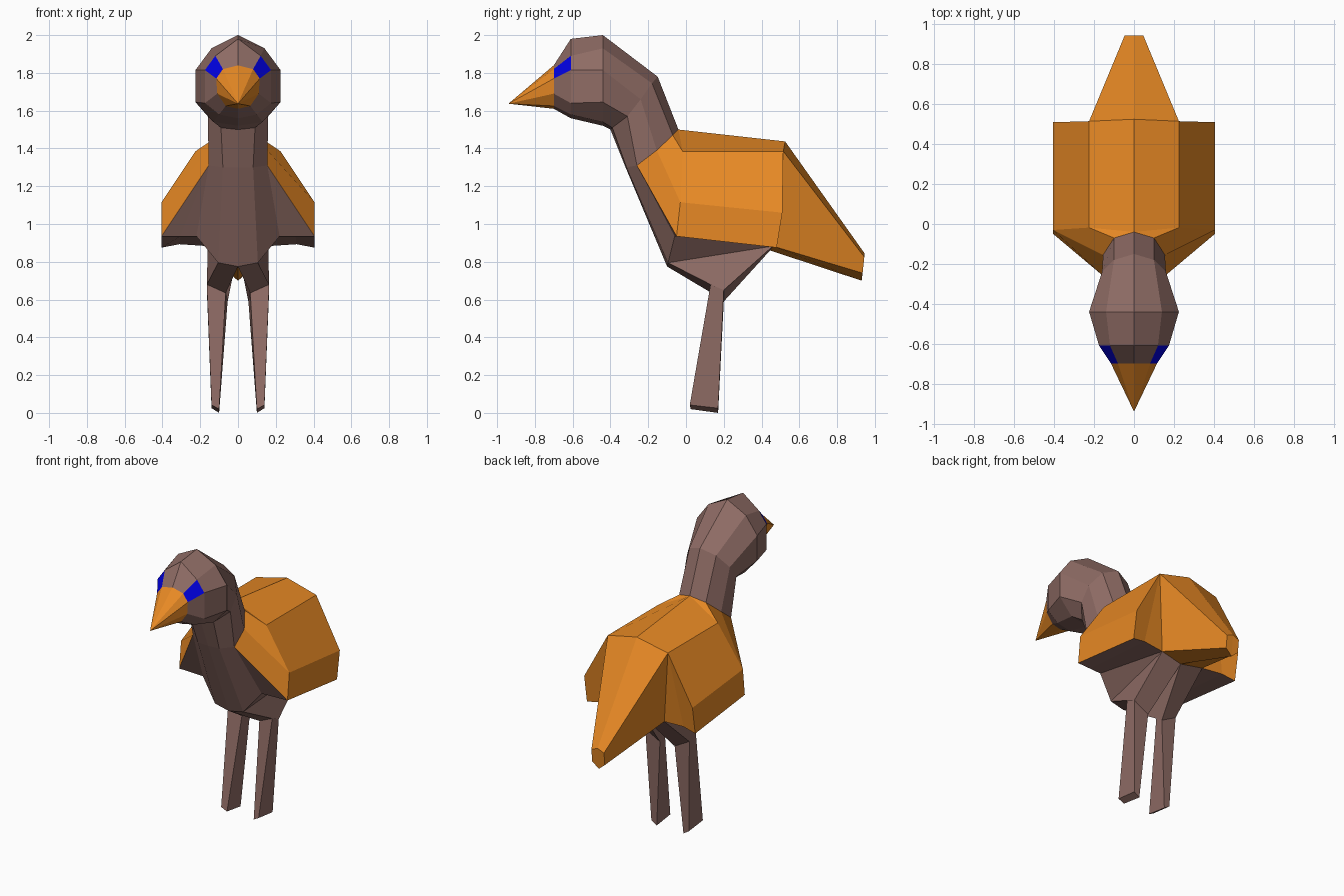
import bpy
import bmesh
from mathutils import Vector

if "Cube" in bpy.data.objects:
    bpy.data.objects.remove(bpy.data.objects["Cube"], do_unlink=True)


def material(name, rgb):
    m = bpy.data.materials.new(name)
    m.use_nodes = True
    m.diffuse_color = (*rgb, 1)
    bsdf = m.node_tree.nodes["Principled BSDF"]
    bsdf.inputs["Base Color"].default_value = (*rgb, 1)
    bsdf.inputs["Roughness"].default_value = 0.8
    return m


BROWN = material("plumage_brown", (0.275, 0.15, 0.13))
ORANGE = material("feather_orange", (0.80, 0.25, 0.018))
BLUE = material("eye_blue", (0.0, 0.0, 0.75))


def mirrored_part(name, faces, mats, inside, special=()):
    """Build right and left halves from faces given for the +x side.
    Faces whose index is in special use the second material."""
    bm = bmesh.new()
    for i, face in enumerate(faces):
        for side in (1, -1):
            vs = [bm.verts.new((side * p[0], p[1], p[2])) for p in face]
            f = bm.faces.new(vs[::side])
            f.material_index = 1 if i in special else 0
    bmesh.ops.remove_doubles(bm, verts=bm.verts, dist=0.0005)
    bmesh.ops.recalc_face_normals(bm, faces=bm.faces)
    # make sure the shell faces outward
    ref = Vector(inside)
    bm.normal_update()
    if sum(f.calc_area() * f.normal.dot(f.calc_center_median() - ref) for f in bm.faces) < 0:
        bmesh.ops.reverse_faces(bm, faces=bm.faces)
    me = bpy.data.meshes.new(name)
    bm.to_mesh(me)
    bm.free()
    for m in mats:
        me.materials.append(m)
    ob = bpy.data.objects.new(name, me)
    bpy.context.collection.objects.link(ob)
    return ob


def loft(rings, closed=False):
    """Quads between successive rings of equal length."""
    out = []
    for a, b in zip(rings, rings[1:]):
        n = len(a)
        for i in range(n if closed else n - 1):
            j = (i + 1) % n
            out.append([a[i], a[j], b[j], b[i]])
    return out


def flat_ring(y, xz):
    return [(x, y, z) for x, z in xz]


# Half rings, crown to throat, from beak base back to neck base
face_ring = flat_ring(-0.70, [(0, 1.84), (0.08, 1.82), (0.115, 1.77),
                              (0.11, 1.69), (0.065, 1.625), (0, 1.61)])
brow_ring = flat_ring(-0.61, [(0, 1.98), (0.12, 1.89), (0.175, 1.815),
                              (0.175, 1.64), (0.10, 1.58), (0, 1.56)])
crown_ring = flat_ring(-0.44, [(0, 2.0), (0.14, 1.93), (0.225, 1.815),
                               (0.225, 1.645), (0.13, 1.54), (0, 1.52)])
nape_ring = [(0, -0.15, 1.78), (0.10, -0.18, 1.745), (0.16, -0.24, 1.66),
             (0.16, -0.31, 1.57), (0.09, -0.39, 1.51), (0, -0.40, 1.50)]
neck = [(0, -0.04, 1.50), (0.10, -0.07, 1.47), (0.155, -0.155, 1.39),
        (0.155, -0.26, 1.31), (0.08, -0.315, 1.30), (0, -0.32, 1.30)]

# Head and neck, with the eye as the upper cheek face of the first band
mirrored_part("head_and_neck",
              loft([face_ring, brow_ring, crown_ring, nape_ring, neck]),
              [BROWN, BLUE], (0, -0.38, 1.68), special=(1,))

# Beak
tip = (0, -0.94, 1.637)
beak_faces = [[a, b, tip] for a, b in zip(face_ring, face_ring[1:])] + [face_ring]
mirrored_part("beak", beak_faces, [ORANGE], (0, -0.75, 1.7))

# Wing front (w) and wing rear (r) outlines, from the back down to the belly
w1, w2, w3 = (0.225, -0.018, 1.385), (0.405, -0.03, 1.115), (0.405, -0.05, 0.935)
w4, w5 = (0.305, -0.055, 0.935), (0.22, -0.06, 0.935)
r0, r1, r2 = (0, 0.525, 1.437), (0.225, 0.515, 1.385), (0.405, 0.51, 1.06)
r3, r4, r5 = (0.405, 0.48, 0.875), (0.31, 0.47, 0.893), (0.16, 0.46, 0.883)
r6 = (0, 0.445, 0.86)

# Folded wings and back
mirrored_part("wings_and_back", [
    [neck[0], neck[1], w1], [neck[1], neck[2], w2, w1], [neck[2], neck[3], w3, w2],
    [neck[0], w1, r1, r0], [w1, w2, r2, r1], [w2, w3, r3, r2],
    [r1, r2, r3, r4], [r1, r4, r5],
], [ORANGE], (0, 0.2, 1.1))

# Tail
tail_base = [r0, r1, r5, r6]
tail_end = [(0, 0.945, 0.845), (0.047, 0.944, 0.825), (0.047, 0.935, 0.74), (0, 0.93, 0.70)]
mirrored_part("tail", loft([tail_base, tail_end]) + [tail_end], [ORANGE], (0, 0.6, 1.0))

# Chest, wing undersides and hips
c5, c6 = (0.105, -0.095, 0.795), (0, -0.10, 0.775)
hip = [(0.165, 0.13, 0.68), (0.165, 0.20, 0.65), (0.055, 0.20, 0.59), (0.065, 0.135, 0.635)]
a, b, c, d = hip
mirrored_part("chest_and_belly", [
    [neck[3], w3, w4], [neck[3], w4, w5],
    [neck[3], w5, c5, neck[4]], [neck[4], c5, c6, neck[5]],
    [w3, r3, r4, w4], [w4, r4, r5, w5], [w5, r5, c5],
    [c5, r5, b, a], [c5, a, d, c6], [b, r5, r6, c], [d, c, r6, c6],
], [BROWN], (0, 0.15, 1.1))

# Legs
foot = [(0.14, 0.02, 0.042), (0.14, 0.17, 0.025), (0.10, 0.17, 0.0), (0.10, 0.025, 0.02)]
mirrored_part("legs", loft([hip, foot], closed=True) + [hip, foot], [BROWN], (0, 0.1, 0.4))
